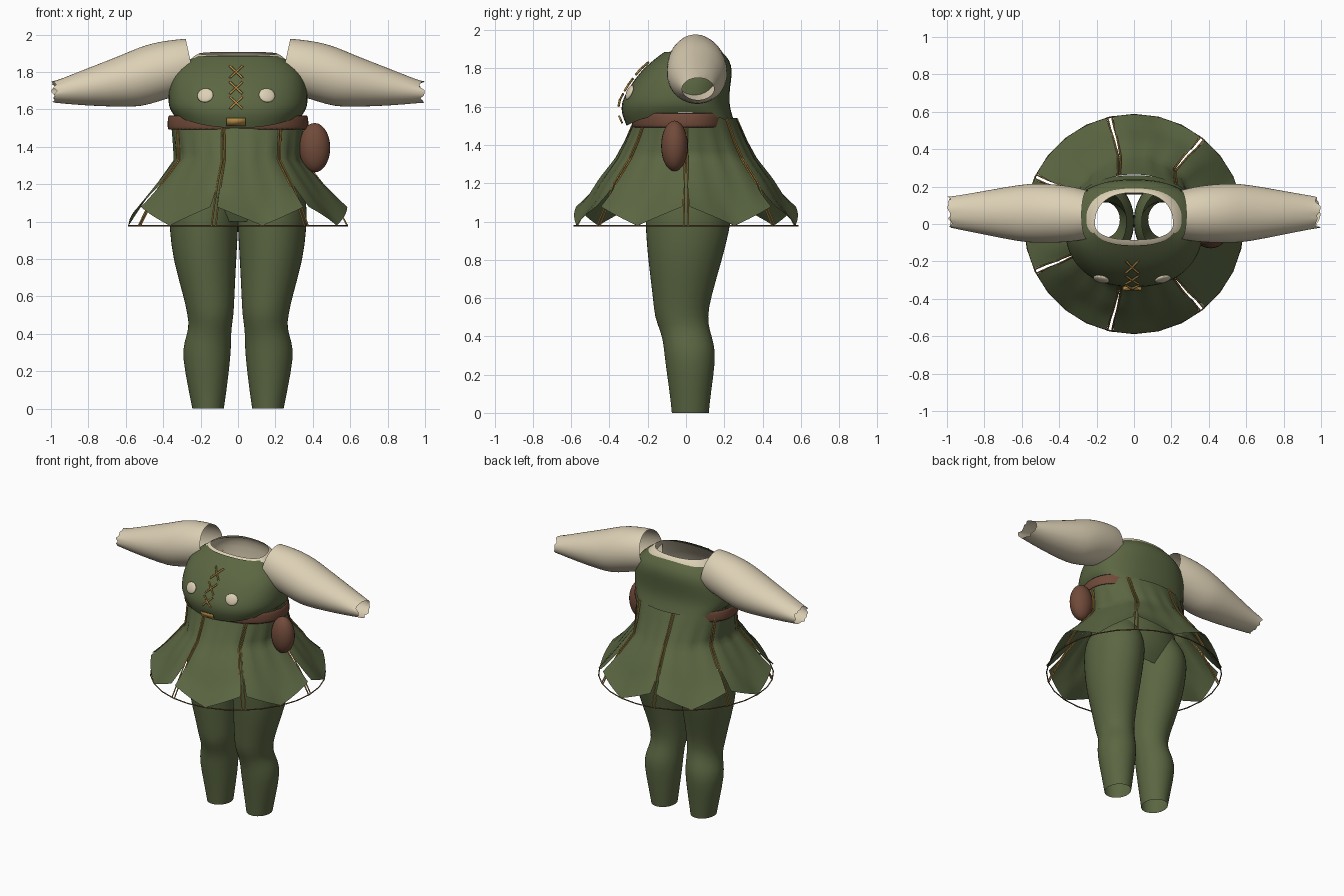
import bpy, bmesh, math, random
from mathutils import Vector

random.seed(4)
if "Cube" in bpy.data.objects:
    bpy.data.objects.remove(bpy.data.objects["Cube"], do_unlink=True)


def material(name, rgb):
    m = bpy.data.materials.new(name)
    m.use_nodes = True
    m.diffuse_color = (*rgb, 1)
    m.node_tree.nodes["Principled BSDF"].inputs["Base Color"].default_value = (*rgb, 1)
    return m


GREEN = material("moss green", (0.105, 0.135, 0.055))
CREAM = material("cream linen", (0.72, 0.63, 0.46))
BROWN = material("brown leather", (0.165, 0.07, 0.042))
GOLD = material("gold thread", (0.45, 0.26, 0.06))
CORD = material("dark cord", (0.15, 0.085, 0.03))


def finish(obj, mat, angle=50):
    obj.data.materials.append(mat)
    bpy.ops.object.select_all(action="DESELECT")
    obj.select_set(True)
    bpy.context.view_layer.objects.active = obj
    bpy.ops.object.shade_smooth_by_angle(angle=math.radians(angle))
    return obj


def loft(name, rings, mat, closed=True, subdiv=1, thick=0):
    """Skin a list of equal-length rings of points."""
    bm = bmesh.new()
    rows = [[bm.verts.new(p) for p in ring] for ring in rings]
    n = len(rows[0])
    for a, b in zip(rows, rows[1:]):
        for i in range(n if closed else n - 1):
            j = (i + 1) % n
            bm.faces.new((a[i], a[j], b[j], b[i]))
    bmesh.ops.recalc_face_normals(bm, faces=bm.faces)
    me = bpy.data.meshes.new(name)
    bm.to_mesh(me)
    bm.free()
    obj = bpy.data.objects.new(name, me)
    bpy.context.collection.objects.link(obj)
    finish(obj, mat)
    if thick:
        mod = obj.modifiers.new("thickness", "SOLIDIFY")
        mod.thickness = thick
    if subdiv:
        mod = obj.modifiers.new("smooth", "SUBSURF")
        mod.levels = mod.render_levels = subdiv
    return obj


def power(v, p):
    return math.copysign(abs(v) ** p, v)


def angles(n=32):
    return [2 * math.pi * i / n for i in range(n)]


def body_ring(z, rx, front, back, p=0.85, lift=0.0, tilt=0.0):
    """Cross-section of the body; lift raises the sides, tilt raises the back."""
    ring = []
    for a in angles():
        c, s = math.cos(a), math.sin(a)
        y = power(s, p) * (back if s > 0 else -front)
        ring.append(Vector((rx * power(c, p), y, z + lift * c * c + tilt * s)))
    return ring


def sphere(name, loc, scale, mat, rot=(0, 0, 0)):
    bpy.ops.mesh.primitive_uv_sphere_add(segments=24, ring_count=14, location=loc, rotation=rot)
    obj = bpy.context.object
    obj.name = name
    obj.scale = scale
    return finish(obj, mat)


def cord(name, points, radius, mat, cyclic=False):
    cu = bpy.data.curves.new(name, "CURVE")
    cu.dimensions = "3D"
    cu.bevel_depth = radius
    cu.bevel_resolution = 1
    sp = cu.splines.new("POLY")
    sp.points.add(len(points) - 1)
    for q, p in zip(sp.points, points):
        q.co = (*p, 1)
    sp.use_cyclic_u = cyclic
    cu.materials.append(mat)
    obj = bpy.data.objects.new(name, cu)
    bpy.context.collection.objects.link(obj)
    return obj


def lookup(table, z):
    """Interpolate the rows of a profile ordered by falling height."""
    for a, b in zip(table, table[1:]):
        if z >= b[0]:
            f = min(max((a[0] - z) / (a[0] - b[0]), 0), 1)
            return [u + (v - u) * f for u, v in zip(a[1:], b[1:])]
    return list(table[-1][1:])


# Leggings: height, inner x, outer x, front y, back y
LEG = [(0, .075, .245, -.075, .12), (.1, .06, .265, -.085, .13), (.28, .038, .3, -.112, .157),
       (.36, .036, .288, -.118, .148), (.43, .035, .262, -.135, .125), (.5, .022, .27, -.166, .113),
       (.6, .018, .292, -.173, .13), (.8, .008, .35, -.2, .19), (.95, -.002, .366, -.212, .228),
       (1.06, -.004, .372, -.215, .245), (1.15, .0, .36, -.2, .235), (1.24, .04, .3, -.16, .18)]
for side, label in ((1, "left"), (-1, "right")):
    rings = []
    for z, x0, x1, y0, y1 in LEG:
        rings.append([Vector((side * ((x0 + x1) / 2 + (x1 - x0) / 2 * math.cos(a)),
                              (y0 + y1) / 2 + (y1 - y0) / 2 * math.sin(a), z)) for a in angles(24)])
    loft(label + "_legging", rings, GREEN)

HIPS = [(1.0, .33, -.14, .16), (1.1, .355, -.19, .22), (1.2, .34, -.21, .23),
        (1.33, .29, -.21, .21), (1.52, .29, -.21, .19)]
loft("hips", [body_ring(*r, p=1) for r in HIPS], GREEN)

# Bodice with a hem that rises over the sides
BODICE = [(1.885, .225, -.115, .19), (1.845, .295, -.17, .23), (1.785, .355, -.238, .245),
          (1.7, .374, -.3, .23), (1.62, .374, -.342, .225), (1.56, .365, -.338, .24),
          (1.5, .345, -.312, .262)]
LIFT = [0, 0, 0, 0, .01, .04, .07]
loft("bodice", [body_ring(*r, lift=k) for r, k in zip(BODICE, LIFT)], GREEN)

# Linen undershirt lining with a raised collar
SHIRT = [(1.6, .345, -.3, .2), (1.75, .335, -.24, .21), (1.84, .285, -.158, .212),
         (1.888, .235, -.112, .185), (1.898, .21, -.085, .168)]
loft("undershirt", [body_ring(*r, tilt=.01) for r in SHIRT], CREAM)

# Sleeves: x, centre y, centre z, half depth, half height
SLEEVE = [(.25, .05, 1.84, .13, .138), (.32, .052, 1.825, .147, .15), (.42, .056, 1.803, .157, .16),
          (.52, .058, 1.775, .16, .162), (.61, .058, 1.754, .154, .141), (.8, .06, 1.72, .117, .102),
          (.96, .062, 1.695, .087, .062), (.985, .063, 1.693, .084, .058)]
for side, label in ((1, "left"), (-1, "right")):
    rings = []
    for i, (x, yc, zc, ry, rz) in enumerate(SLEEVE):
        ring = []
        for a in angles():
            ragged = random.uniform(-.02, .018) if i == len(SLEEVE) - 1 else 0
            slant = .03 * math.sin(a) if i == 0 else 0
            ring.append(Vector((side * (x + ragged + slant), yc + ry * math.cos(a), zc + rz * math.sin(a))))
        rings.append(ring)
    loft(label + "_sleeve", rings, CREAM)

# Belt and hanging pouch
loft("belt", [body_ring(z, rx, -.285, .235, p=.9) for z, rx in ((1.49, .378), (1.53, .38), (1.57, .374))],
     BROWN, subdiv=1, thick=.01)
sphere("belt_pouch", (.41, -.06, 1.395), (.083, .07, .132), BROWN)


# Front decorations sit on the bodice surface
def front_y(x, z, p=0.85):
    rx, front, _ = lookup(BODICE, z)
    c = min(abs(x) / rx, 1) ** (1 / p)
    return front * math.sqrt(1 - c * c) ** p


for side, label in ((1, "left"), (-1, "right")):
    x, z = side * .165, 1.675
    sphere(label + "_chest_patch", (x - .01, front_y(x, z) - .002, z), (.044, .014, .04), CREAM,
           (math.radians(-22), 0, side * math.radians(14)))
for i, z in enumerate((1.8, 1.715, 1.635)):
    for s in (-1, 1):
        ends = [(-.01 + k * s * .034, z + k * .032) for k in (-1, 0, 1)]
        cord(f"lace_{i}_{'a' if s > 0 else 'b'}",
             [(x, front_y(x, h) - .012, h) for x, h in ends], .006, GOLD)
loft("buckle", [[Vector((x, front_y(x, z) - .012, z)) for x in (-.06, -.01, .04)] for z in (1.515, 1.555)],
     GOLD, closed=False, subdiv=0, thick=.008)

# Skirt of seven flared, pointed panels
SKIRT = [(1.54, .358, .265), (1.42, .345, .315), (1.33, .338, .36), (1.2, .43, .45),
         (1.08, .515, .515), (.978, .585, .585)]
TOP, HEM, PANELS = SKIRT[0][0], SKIRT[-1][0], 7
STEP = 2 * math.pi / PANELS


def skirt_point(angle, z, out=0.0):
    rx, ry = lookup(SKIRT, z)
    return Vector(((rx + out) * math.cos(angle), (ry + out) * math.sin(angle), z))


for k in range(PANELS):
    middle = (k + .5) * STEP
    rows = []
    for i in range(17):
        f = i / 16
        z = TOP + (HEM - TOP) * f
        gap = .032 * max(0, f - .4) / .6
        row = []
        for j in range(-6, 7):
            u = j / 6
            wave = .011 * math.cos(3 * math.pi * u) * f * (1 - f) * 2
            p = skirt_point(middle + u * (STEP / 2 - gap), z, wave)
            p.z += .1 * abs(u) * f ** 2
            row.append(p)
        rows.append(row)
    loft(f"skirt_panel_{k + 1}", rows, GREEN, closed=False, subdiv=0)

    # Paired gold seams run down each slit to the hem cord
    for s in (-1, 1):
        offsets = ((TOP, .006), (1.42, .009), (1.33, .014), (1.2, .024), (1.1, .018), (HEM, 0))
        path = [skirt_point(k * STEP + s * .02, z, out) for z, out in offsets]
        cord(f"seam_{k + 1}_{'a' if s > 0 else 'b'}", path, .0045, GOLD)

cord("hem_cord", [skirt_point(i * STEP / 4, HEM) for i in range(4 * PANELS)], .004, CORD, cyclic=True)
